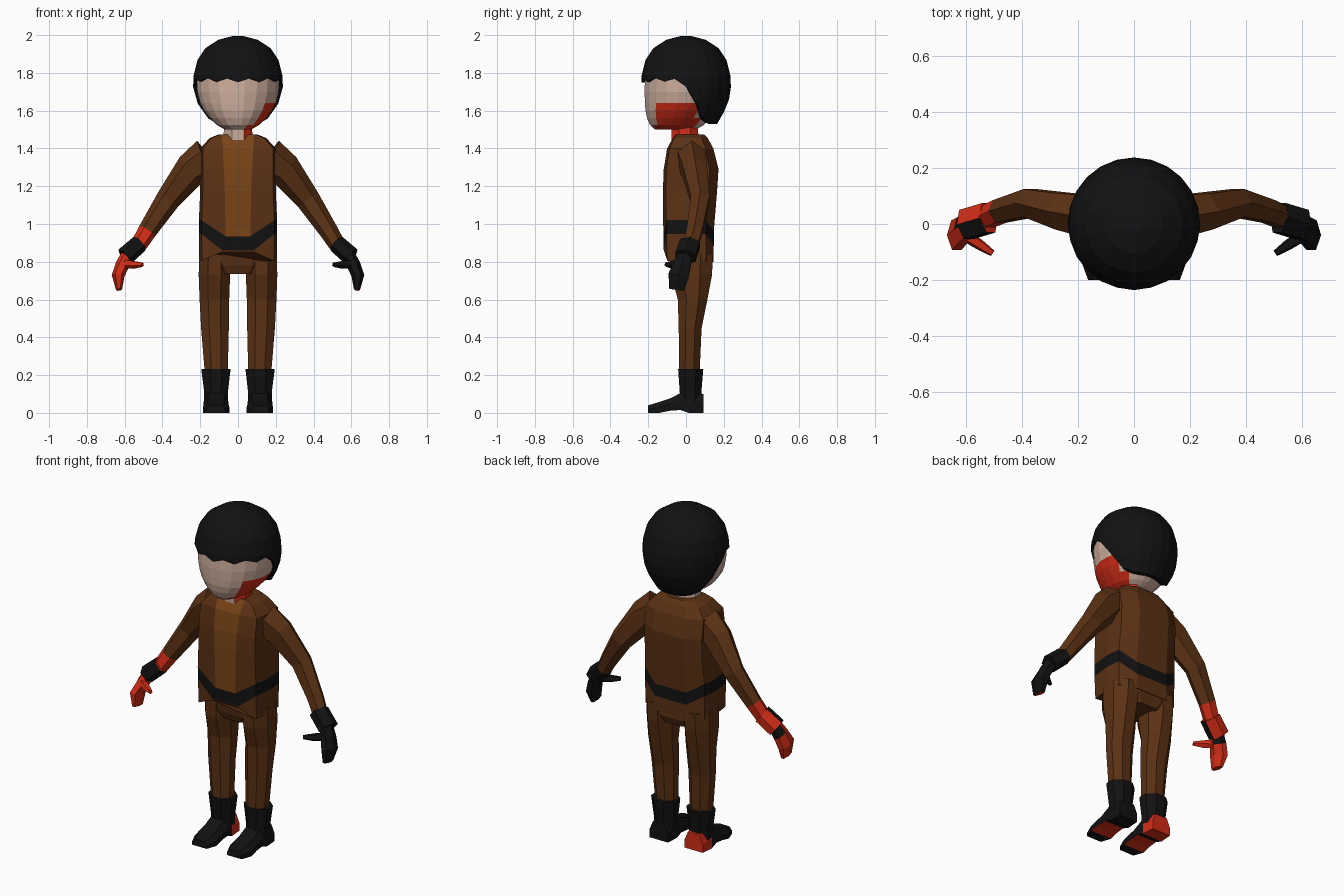
import bpy, bmesh, math
from mathutils import Vector

if "Cube" in bpy.data.objects:
    bpy.data.objects.remove(bpy.data.objects["Cube"])

COLOURS = {
    "black": (0.006, 0.006, 0.006),
    "jacket_brown": (0.105, 0.031, 0.007),
    "shirt_brown": (0.19, 0.058, 0.008),
    "skin": (0.62, 0.43, 0.34),
    "red": (0.65, 0.026, 0.008),
}
MATS = {}
for key, rgb in COLOURS.items():
    MATS[key] = bpy.data.materials.new(key)
    MATS[key].diffuse_color = (*rgb, 1)


def lerp_table(table, t):
    """Piecewise linear lookup in a list of (t, value)."""
    table = sorted(table)
    for (a, va), (b, vb) in zip(table, table[1:]):
        if t <= b:
            return va + (vb - va) * max(0, (t - a) / (b - a))
    return table[-1][1]


def loft(name, rings, colour, side=1, caps=(True, True)):
    """Skin a list of rings; colour is a name or rule(centre, normal, ring index).
    Index of the end cap is the number of rings. Rules see the unmirrored (+x) side."""
    bm = bmesh.new()
    vs = [[bm.verts.new(p) for p in r] for r in rings]
    n = len(rings[0])
    lay = bm.faces.layers.int.new("row")
    for i, (a, b) in enumerate(zip(vs, vs[1:])):
        for j in range(n):
            k = (j + 1) % n
            bm.faces.new((a[j], a[k], b[k], b[j]))[lay] = i
    if caps[0]:
        bm.faces.new(vs[0])[lay] = -1
    if caps[1]:
        bm.faces.new(vs[-1])[lay] = len(rings)
    bmesh.ops.recalc_face_normals(bm, faces=bm.faces)
    bm.normal_update()
    me = bpy.data.meshes.new(name)
    slots = []
    for f in bm.faces:
        c = colour if isinstance(colour, str) else colour(f.calc_center_median(), f.normal, f[lay])
        if c not in slots:
            slots.append(c)
            me.materials.append(MATS[c])
        f.material_index = slots.index(c)
    if side < 0:
        for v in bm.verts:
            v.co.x *= -1
        bmesh.ops.reverse_faces(bm, faces=bm.faces)
    bm.to_mesh(me)
    bm.free()
    ob = bpy.data.objects.new(name, me)
    bpy.context.collection.objects.link(ob)
    return ob


def oval(z, rx, ry, cx=0, cy=0, n=8, turn=0.5):
    """Horizontal ring."""
    return [Vector((cx + rx * math.cos((j + turn) * math.tau / n),
                    cy + ry * math.sin((j + turn) * math.tau / n), z)) for j in range(n)]


def tube(path, n=6):
    """Rings across a path of (x, y, z, radius, radius along y)."""
    pts = [Vector(p[:3]) for p in path]
    rings = []
    for i, p in enumerate(path):
        t = pts[min(i + 1, len(pts) - 1)] - pts[max(i - 1, 0)]
        u = t.cross(Vector((0, 1, 0))).normalized()
        v = u.cross(t).normalized()
        rings.append([pts[i] + u * p[3] * math.cos(j * math.tau / n)
                      + v * p[4] * math.sin(j * math.tau / n) for j in range(n)])
    return rings


# Head, with a red patch on one side of the jaw
head = [(1.50, .07, .11, -.055), (1.525, .115, .145, -.048), (1.56, .15, .17, -.038),
        (1.60, .182, .192, -.025), (1.64, .202, .208, -.012), (1.70, .218, .218, -.004),
        (1.78, .222, .22, 0), (1.86, .19, .19, 0)]
loft("head", [oval(z, rx, ry, 0, cy, 20) for z, rx, ry, cy in head],
     lambda c, n, i: "red" if c.x > .03 and -.16 < c.y < .05 and c.z < 1.64 else "skin")
loft("neck", [oval(1.40, .085, .08, 0, .0, 8), oval(1.53, .08, .075, 0, -.01, 8)],
     lambda c, n, i: "red" if c.x > .01 and c.y < .06 else "skin")

# Hair: a dome whose lower edge drops from the fringe to the nape
PROFILE = [(2.0, .0), (1.985, .085), (1.95, .155), (1.9, .2), (1.83, .232),
           (1.72, .238), (1.65, .226), (1.6, .205), (1.53, .165)]
EDGE = [(0, 1.75), (60, 1.755), (85, 1.745), (97, 1.70), (106, 1.63), (118, 1.56), (140, 1.53), (180, 1.53)]
N = 24
hair = []
for row in range(10):
    ring = []
    for j in range(N):
        a = j * 360 / N
        phi = min(a, 360 - a)
        low = lerp_table(EDGE, phi) + (.02 * (j % 2) if phi < 80 else 0)
        if row < 5:
            z = (1.995, 1.975, 1.93, 1.87, 1.79)[row]
        else:
            z = 1.79 + (low - 1.79) * min(row - 4, 4) / 4
        r = lerp_table(PROFILE, z) * (.84 if row == 9 else 1)
        ring.append(Vector((r * math.sin(math.radians(a)), -r * math.cos(math.radians(a)), z)))
    hair.append(ring)
loft("hair", hair, "black", caps=(True, False))


# Jacket with open front panel and a belt that dips in the middle
def torso_ring(z, w, front, back, panel, rise=0, hem=0):
    half = [(panel, front, hem), (w * .93, front * .88, rise), (w, .02, rise),
            (w * .95, back * .72, rise), (w * .5, back, rise * .3)]
    right = [Vector((x, y, z + dz)) for x, y, dz in half]
    return right + [Vector((-p.x, p.y, p.z)) for p in reversed(right)]


torso = [torso_ring(.795, .205, -.112, .145, .09, .01, .055),
         torso_ring(.862, .207, -.118, .147, .085, .085),
         torso_ring(.935, .207, -.12, .147, .065, .085),
         torso_ring(1.18, .2, -.122, .165, .07),
         torso_ring(1.29, .2, -.118, .172, .075),
         torso_ring(1.40, .2, -.1, .145, .08),
         torso_ring(1.455, .15, -.07, .115, .085),
         torso_ring(1.475, .10, -.055, .095, .08)]


def jacket_colour(c, n, row):
    if row == 1:
        return "black"
    if abs(c.x) < .01 and c.y < -.04 and 2 <= row < 7:
        return "shirt_brown"
    return "jacket_brown"


loft("jacket", torso, jacket_colour)

# Trousers
loft("trouser_seat", [oval(.735, .14, .10, 0, .03), oval(.78, .2, .12, 0, .03),
                      oval(.86, .2, .125, 0, .02)], "jacket_brown")
legs = [(.21, .115, .062, .018, .055), (.45, .122, .075, .022, .062), (.60, .125, .08, .035, .08),
        (.73, .125, .085, .03, .11), (.84, .122, .085, .03, .115)]


# Boot foot: sections along y of (y, half width, top, bottom)
def foot_ring(y, w, top, bottom, cx=.116):
    mid = bottom + (top - bottom) * .5
    right = [(w, bottom), (w, mid), (w * .65, top)]
    return [Vector((cx + x, y, z)) for x, z in right] + [Vector((cx - x, y, z)) for x, z in reversed(right)]


FOOT = [(.092, .06, .10, 0), (.015, .066, .115, 0), (-.03, .064, .105, .015),
        (-.08, .066, .078, .012), (-.14, .07, .058, 0), (-.2, .048, .04, 0)]
ARM = [(.16, .03, 1.335, .12, .085), (.245, .045, 1.29, .09, .075), (.37, .075, 1.13, .065, .057),
       (.48, .045, .963, .05, .047), (.525, .025, .89, .044, .045)]
CUFF = [(.52, .022, .897, .048, .062), (.6, -.002, .827, .05, .062)]
HAND = [(.58, 0, .845, .035, .042), (.612, -.02, .785, .036, .052),
        (.635, -.04, .725, .034, .062), (.63, -.05, .652, .016, .045)]
THUMB = [(.605, -.04, .79, .026, .022), (.55, -.075, .785, .022, .02), (.505, -.105, .785, .012, .012)]

for side, label in ((1, "left"), (-1, "right")):
    stained = side < 0

    def sleeve_colour(c, n, row):
        return "red" if stained and row >= 3 else "jacket_brown"

    def cuff_colour(c, n, row):
        return "red" if stained and n.y > .2 else "black"

    def hand_colour(c, n, row):
        if stained:
            return "black" if row <= 0 and n.y > -.2 else "red"
        return "red" if row == len(HAND) else "black"

    def foot_colour(c, n, row):
        if stained and row <= 0:
            return "red"
        return "red" if n.z < -.7 and -.12 < c.y < -.03 else "black"

    loft(label + "_trouser_leg", [oval(z, rx * 1.06, ry * 1.06, cx, cy) for z, cx, rx, cy, ry in legs],
         "jacket_brown", side)
    loft(label + "_boot_shaft", [oval(.05, .068, .058, .116, .025), oval(.11, .068, .062, .116, .024),
                                 oval(.232, .084, .072, .117, .025)], "black", side)
    loft(label + "_boot_foot", [foot_ring(*s) for s in FOOT], foot_colour, side)
    loft(label + "_sleeve", tube(ARM), sleeve_colour, side)
    loft(label + "_cuff", tube(CUFF), cuff_colour, side)
    loft(label + "_glove", tube(HAND), hand_colour, side)
    loft(label + "_thumb", tube(THUMB, 5), "red" if stained else "black", side)

for m in bpy.data.materials:
    if m.users and not m.is_grease_pencil:
        m.use_nodes = True
        m.node_tree.nodes["Principled BSDF"].inputs["Base Color"].default_value = m.diffuse_color
